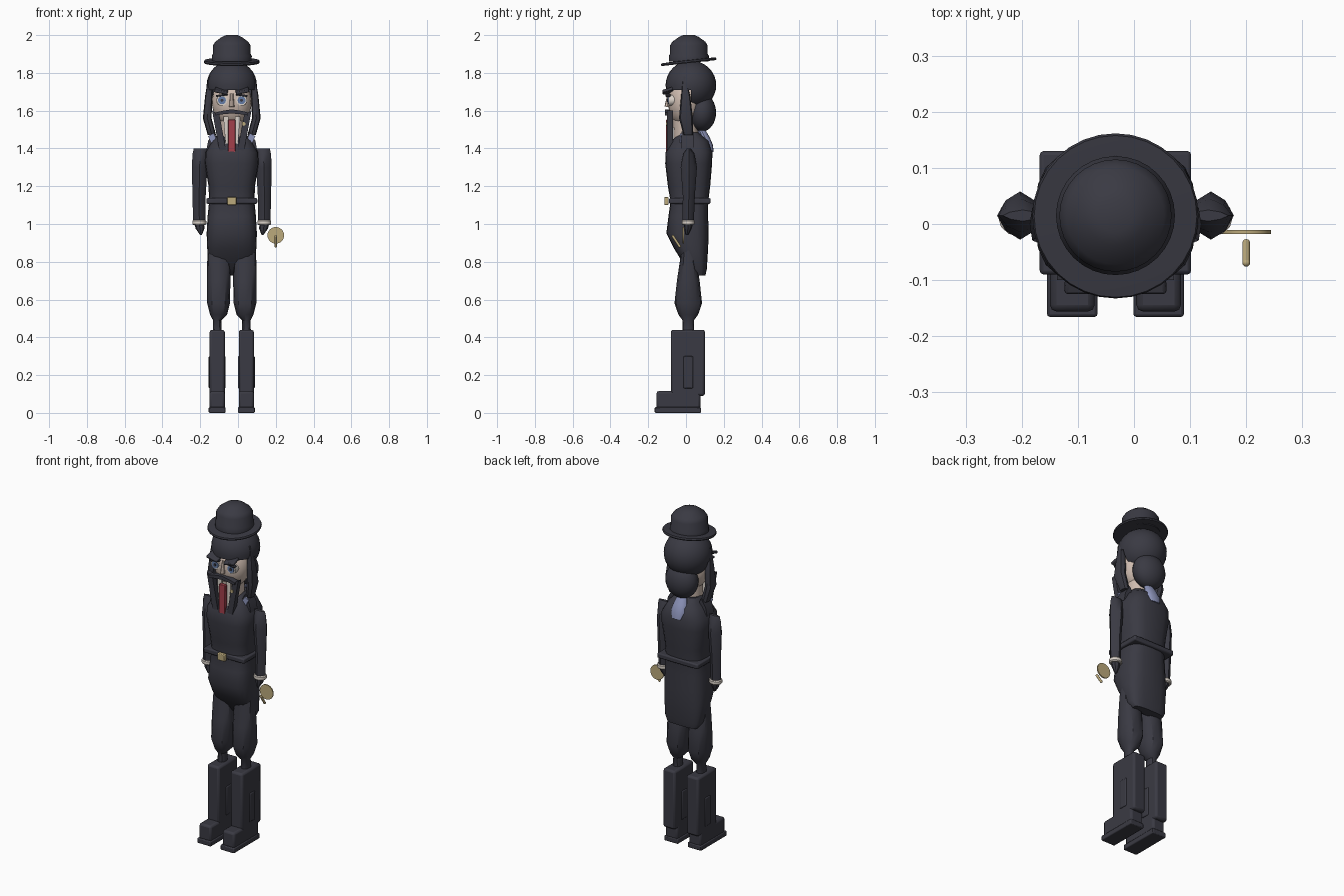
import bpy, bmesh, math
from mathutils import Matrix, Vector

if "Cube" in bpy.data.objects:
    bpy.data.objects.remove(bpy.data.objects["Cube"], do_unlink=True)

CX = -0.033  # centre line of the figure
SIDES = ((-1, "right"), (1, "left"))


def material(name, rgb):
    m = bpy.data.materials.new(name)
    m.use_nodes = True
    m.diffuse_color = (*rgb, 1)
    m.node_tree.nodes["Principled BSDF"].inputs["Base Color"].default_value = (*rgb, 1)
    return m


DARK = material("charcoal", (0.042, 0.042, 0.056))
SKIN = material("skin", (0.62, 0.5, 0.43))
RED = material("red", (0.36, 0.05, 0.07))
GOLD = material("gold", (0.5, 0.4, 0.2))
BLUE = material("pale blue", (0.27, 0.3, 0.5))
CREAM = material("cream", (0.7, 0.64, 0.58))
IRIS = material("eye blue", (0.13, 0.2, 0.38))


def finish(name, bm, mat, angle=35):
    bmesh.ops.recalc_face_normals(bm, faces=bm.faces)
    mesh = bpy.data.meshes.new(name)
    bm.to_mesh(mesh)
    bm.free()
    mesh.materials.append(mat)
    ob = bpy.data.objects.new(name, mesh)
    bpy.context.scene.collection.objects.link(ob)
    bpy.ops.object.select_all(action='DESELECT')
    ob.select_set(True)
    bpy.context.view_layer.objects.active = ob
    bpy.ops.object.shade_smooth_by_angle(angle=math.radians(angle))
    return ob


def loft(name, rings, mat, n=16, power=2.0, tilt=None):
    """Stack of superellipse rings given as (z, x, y, rx, ry)."""
    bm = bmesh.new()
    loops = []
    for z, x, y, rx, ry in rings:
        ring = []
        for i in range(n):
            a = math.tau * i / n
            c, s = math.cos(a), math.sin(a)
            px = math.copysign(abs(c) ** (2 / power), c)
            py = math.copysign(abs(s) ** (2 / power), s)
            ring.append(bm.verts.new((x + rx * px, y + ry * py, z)))
        loops.append(ring)
    for lo, hi in zip(loops, loops[1:]):
        for i in range(n):
            j = (i + 1) % n
            bm.faces.new((lo[i], lo[j], hi[j], hi[i]))
    bm.faces.new(loops[0])
    bm.faces.new(loops[-1])
    if tilt:
        centre = Vector((rings[0][1], rings[0][2], rings[0][0]))
        bmesh.ops.rotate(bm, verts=bm.verts, cent=centre, matrix=Matrix.Rotation(tilt, 3, 'X'))
    return finish(name, bm, mat)


def box(name, centre, size, mat, bevel=0.008, rot=(0, 0, 0)):
    bm = bmesh.new()
    bmesh.ops.create_cube(bm, size=1, matrix=Matrix.Diagonal((*size, 1)))
    ob = finish(name, bm, mat)
    ob.location, ob.rotation_euler = centre, rot
    if bevel:
        mod = ob.modifiers.new("bevel", 'BEVEL')
        mod.width, mod.segments = bevel, 2
    return ob


def ball(name, centre, radii, mat, keep=None):
    bm = bmesh.new()
    bmesh.ops.create_uvsphere(bm, u_segments=24, v_segments=16, radius=1,
                              matrix=Matrix.Translation(centre) @ Matrix.Diagonal((*radii, 1)))
    if keep:
        gone = [v for v in bm.verts if not keep(v.co)]
        bmesh.ops.delete(bm, geom=gone, context='VERTS')
    return finish(name, bm, mat, 60)


def rod(name, a, b, radius, mat, n=16, r2=None):
    a, b = Vector(a), Vector(b)
    m = Matrix.Translation((a + b) / 2) @ (b - a).to_track_quat('Z', 'Y').to_matrix().to_4x4()
    bm = bmesh.new()
    bmesh.ops.create_cone(bm, cap_ends=True, segments=n, radius1=radius,
                          radius2=radius if r2 is None else r2, depth=(b - a).length, matrix=m)
    return finish(name, bm, mat)


def prism(name, outline, y0, y1, mat):
    """Front-facing outline of (x, z) points extruded along y."""
    bm = bmesh.new()
    a, b = ([bm.verts.new((x, y, z)) for x, z in outline] for y in (y0, y1))
    bm.faces.new(a)
    bm.faces.new(b)
    for i in range(len(a)):
        j = (i + 1) % len(a)
        bm.faces.new((a[i], a[j], b[j], b[i]))
    return finish(name, bm, mat)


# Hat
loft("hat_crown", [(z, CX, 0.015, r, r) for z, r in
     ((1.86, .105), (1.89, .106), (1.9, .1), (1.945, .1), (1.965, .087), (1.99, .053), (2.0, .03))],
     DARK, 32)
loft("hat_brim", [(z, CX, 0.015, r, r) for z, r in
     ((1.853, .11), (1.852, .145), (1.858, .148), (1.866, .145), (1.868, .1))], DARK, 32, tilt=0.11)

# Head and hair
ball("face", (CX, -0.005, 1.645), (0.105, 0.09, 0.13), SKIN)
ball("hair_dome", (CX, 0.026, 1.735), (0.133, 0.134, 0.13), DARK, lambda c: c.z > 1.7 or c.y > 0.0)
ball("hair_bun", (CX, 0.085, 1.59), (0.097, 0.074, 0.1), DARK)
rod("neck", (CX, 0.0, 1.42), (CX, -0.005, 1.6), 0.065, SKIN)
rod("nose", (CX, -0.09, 1.69), (CX, -0.1, 1.62), 0.008, SKIN, 8, 0.014)

for s, side in SIDES:
    def X(d):
        return CX + s * d
    # Hair curtains
    loft(side + "_hair_lock", [(1.47, X(.105), .012, .022, .025), (1.56, X(.13), 0, .023, .037),
         (1.68, X(.122), -.002, .019, .024), (1.78, X(.112), -.01, .012, .006)], DARK, 8, 3)
    # Eyes, lenses and brows
    ex, ez = X(.052), 1.655
    for label, y, r, mat in (("eye_white", -.092, .029, CREAM), ("iris", -.097, .021, IRIS),
                             ("pupil", -.101, .008, DARK)):
        rod(side + "_" + label, (ex, -.06, ez), (ex, y, ez), r, mat, 16)
    box(side + "_eyelid", (ex, -.095, 1.682), (.062, .025, .01), DARK, .003, (0, s * .15, 0))
    box(side + "_eyebrow", (X(.055), -.095, 1.705), (.07, .06, .016), DARK, .005, (.3, s * -.2, 0))
    # Moustache half and long hanging beard strand
    prism(side + "_moustache", [(X(0), 1.607), (X(.045), 1.6), (X(.088), 1.59), (X(.085), 1.575),
          (X(.04), 1.582), (X(0), 1.585)], -.11, -.075, DARK)
    prism(side + "_beard_strand", [(X(.104), 1.6), (X(.066), 1.58), (X(.03), 1.39), (X(.066), 1.39)],
          -.1, -.07, DARK)
    prism(side + "_shirt_front", [(X(.045), 1.57), (X(.018), 1.57), (X(.018), 1.39), (X(.03), 1.39)],
          -.085, -.075, CREAM)
    # Raised shoulder collar
    prism(side + "_collar", [(X(.05), 1.4), (X(.135), 1.39), (X(.125), 1.44), (X(.095), 1.49)],
          -.025, .04, DARK)
    box(side + "_collar_lining", (X(.1), -.028, 1.45), (.03, .008, .05), BLUE, 0, (0, s * .5, 0))

    # Arm, cuff and hand
    loft(side + "_arm", [(1.02, X(.172), .012, .033, .03), (1.15, X(.173), .015, .035, .032),
         (1.3, X(.17), .015, .041, .043), (1.37, X(.168), .015, .04, .03),
         (1.4, X(.165), .015, .036, .01)], DARK, 8, 1.5)
    loft(side + "_cuff", [(.995, X(.172), .012, .032, .03), (1.0, X(.172), .012, .037, .034),
         (1.016, X(.172), .012, .037, .034), (1.021, X(.172), .012, .032, .03)], CREAM, 12)
    loft(side + "_hand", [(.942, X(.163), .005, .005, .008), (.975, X(.168), .01, .023, .02),
         (1.0, X(.172), .012, .026, .024)], DARK, 8)

    # Baggy breeches
    loft(side + "_breeches", [(.43, X(.077), .012, .024, .03), (.49, X(.077), .012, .022, .03),
         (.52, X(.07), .012, .045, .052), (.58, X(.07), .012, .06, .073), (.7, X(.069), .012, .062, .06),
         (.8, X(.07), .012, .06, .045), (.92, X(.07), .015, .055, .035)], DARK, 12, 2.5)

    # Tall boot with side pad, foot and sole
    bx = X(.077)
    box(side + "_boot_shaft", (bx, .01, .265), (.08, .18, .35), DARK, .012)
    for d in (-1, 1):
        box(side + "_boot_pad", (bx + d * .039, .012, .215), (.012, .05, .17), DARK, .005)
    box(side + "_boot_foot", (bx, -.04, .068), (.08, .232, .095), DARK, .012)
    box(side + "_boot_sole", (bx, -.043, .015), (.09, .245, .03), DARK, .005)

# Tongue and collar knot
box("tongue", (CX, -.095, 1.465), (.038, .022, .175), RED, .003)
rod("chain_bead", (.03, -.105, 1.53), (.03, -.09, 1.53), .01, GOLD, 12)

# Tunic
loft("tunic", [(.728, CX, .075, .098, .028), (.76, CX, .057, .118, .053), (.87, CX, .027, .13, .09),
     (.95, CX, .008, .133, .112), (1.04, CX, .012, .128, .105), (1.12, CX, .018, .12, .1),
     (1.2, CX, .016, .123, .112), (1.32, CX, .014, .143, .124), (1.38, CX, .016, .14, .124),
     (1.44, CX, .02, .105, .1), (1.485, CX, .02, .065, .045)], DARK, 20, 3)

# Belt and buckle
box("belt", (CX, .02, 1.122), (.27, .22, .03), DARK, .007)
box("buckle", (CX, -.104, 1.122), (.048, .022, .042), GOLD, .004)

# Ribbon at the nape
loft("nape_ribbon", [(1.38, CX, .137, .03, .01), (1.42, CX, .12, .045, .022), (1.46, CX, .1, .04, .025),
     (1.51, CX, .075, .025, .02)], BLUE, 12)

# Medallion and its handle beside the left hand
rod("medallion", (.2, -.018, .94), (.2, -.011, .94), .044, GOLD, 24)
ends = ((.2, -.069, .935), (.2, -.034, .882))
rod("medallion_handle", *ends, .007, GOLD, 12)
for e in ends:
    ball("handle_tip", e, (.007, .007, .007), GOLD)
